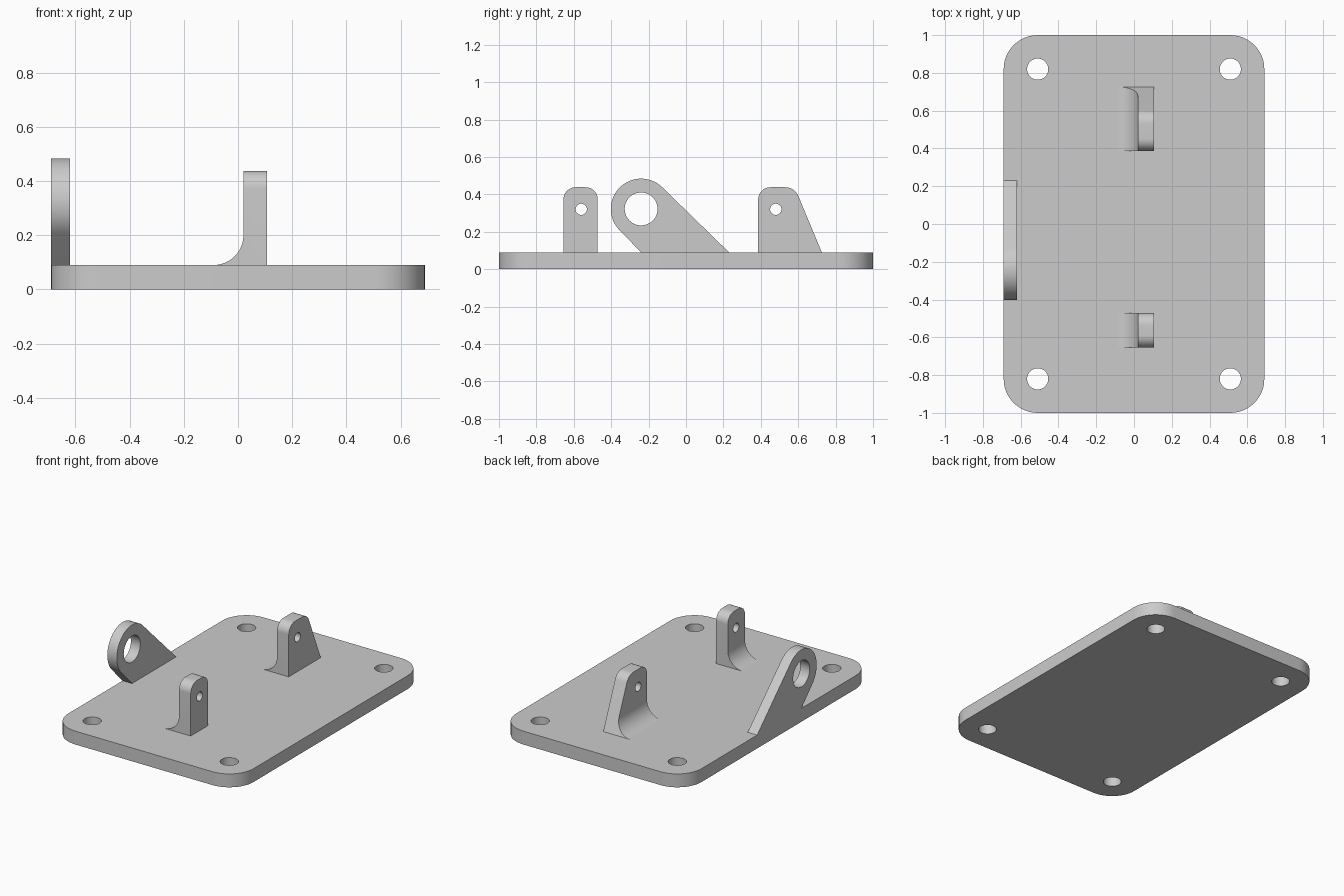
import bpy, bmesh
from math import cos, sin, radians
from mathutils import Vector

if "Cube" in bpy.data.objects:
    bpy.data.objects.remove(bpy.data.objects["Cube"], do_unlink=True)

grey = bpy.data.materials.new("plain_grey")
grey.use_nodes = True
colour = (0.6, 0.6, 0.6, 1)
grey.diffuse_color = colour
grey.node_tree.nodes["Principled BSDF"].inputs["Base Color"].default_value = colour

PLATE_TOP = 0.09


def arc(cu, cv, r, start, end, steps=20):
    angles = [radians(start + (end - start) * i / steps) for i in range(steps + 1)]
    return [(cu + r * cos(a), cv + r * sin(a)) for a in angles]


def circle(cu, cv, r, steps=40):
    return arc(cu, cv, r, 0, 360, steps)[:-1]


def rounded(corners, steps=12):
    """Outline from (u, v, radius) corners, each replaced by a tangent arc."""
    out = []
    for i, (u, v, r) in enumerate(corners):
        p = Vector((u, v))
        if r == 0:
            out.append((u, v))
            continue
        a = (Vector(corners[i - 1][:2]) - p).normalized()
        b = (Vector(corners[(i + 1) % len(corners)][:2]) - p).normalized()
        half = a.angle(b) / 2
        centre = p + (a + b).normalized() * (r / sin(half))
        reach = r * cos(half) / sin(half)
        start = (p + a * reach - centre).normalized()
        end = (p + b * reach - centre).normalized()
        for k in range(steps + 1):
            out.append(tuple(centre + start.slerp(end, k / steps) * r))
    return out


def prism(name, axis, low, high, outline, holes=()):
    """Extrude an outline with holes along one axis."""
    place = {"X": lambda u, v: (low, u, v),
             "Y": lambda u, v: (u, low, v),
             "Z": lambda u, v: (u, v, low)}[axis]
    bm = bmesh.new()
    edges = []
    for loop in [outline, *holes]:
        verts = [bm.verts.new(place(u, v)) for u, v in loop]
        edges += [bm.edges.new((verts[i - 1], verts[i])) for i in range(len(verts))]
    bmesh.ops.triangle_fill(bm, edges=edges, use_beauty=True)
    moved = bmesh.ops.extrude_face_region(bm, geom=bm.faces[:], use_keep_orig=True)["geom"]
    shift = Vector([(high - low) * (axis == c) for c in "XYZ"])
    bmesh.ops.translate(bm, vec=shift,
                        verts=[g for g in moved if isinstance(g, bmesh.types.BMVert)])
    bmesh.ops.recalc_face_normals(bm, faces=bm.faces[:])
    mesh = bpy.data.meshes.new(name)
    bm.to_mesh(mesh)
    bm.free()
    mesh.materials.append(grey)
    obj = bpy.data.objects.new(name, mesh)
    bpy.context.collection.objects.link(obj)
    return obj


def select_only(obj):
    bpy.ops.object.select_all(action="DESELECT")
    obj.select_set(True)
    bpy.context.view_layer.objects.active = obj


def smooth(obj):
    select_only(obj)
    bpy.ops.object.shade_smooth_by_angle(angle=radians(25))


# Base plate with rounded corners and four bolt holes
plate = prism("base_plate", "Z", 0, PLATE_TOP,
              rounded([(-0.69, -1, 0.18), (0.69, -1, 0.18),
                       (0.69, 1, 0.18), (-0.69, 1, 0.18)]),
              [circle(x, y, 0.056) for x in (-0.51, 0.51) for y in (-0.82, 0.82)])
smooth(plate)

# Large ring lug, flush with the plate's right edge
ring = arc(-0.24, 0.322, 0.162, 45, 225, 40)
ring += [(-0.24, PLATE_TOP), (0.23, PLATE_TOP)]
smooth(prism("ring_lug", "X", -0.69, -0.62, ring, [circle(-0.24, 0.322, 0.088)]))


# Small lugs: side outline intersected with an L-shaped fillet section
def small_lug(name, side, hole_y):
    lug = prism(name, "X", -0.2, 0.3, side, [circle(hole_y, 0.32, 0.03)])
    section = arc(-0.09, 0.2, 0.11, -90, 0) + [(0.02, 0.6), (0.107, 0.6), (0.107, PLATE_TOP)]
    helper = prism("fillet_helper", "Y", -1, 1, section)
    helper.hide_render = True
    cut = lug.modifiers.new("fillet", "BOOLEAN")
    cut.operation = "INTERSECT"
    cut.solver = "EXACT"
    cut.object = helper
    select_only(lug)
    bpy.ops.object.modifier_apply(modifier=cut.name)
    bpy.data.objects.remove(helper, do_unlink=True)
    smooth(lug)


small_lug("front_lug", rounded([(-0.655, 0.04, 0), (-0.472, 0.04, 0),
                                (-0.472, 0.438, 0.065), (-0.655, 0.438, 0.065)]), -0.56)
small_lug("back_lug", rounded([(0.386, 0.04, 0), (0.747, 0.04, 0),
                               (0.581, 0.438, 0.075), (0.386, 0.438, 0.065)]), 0.48)
